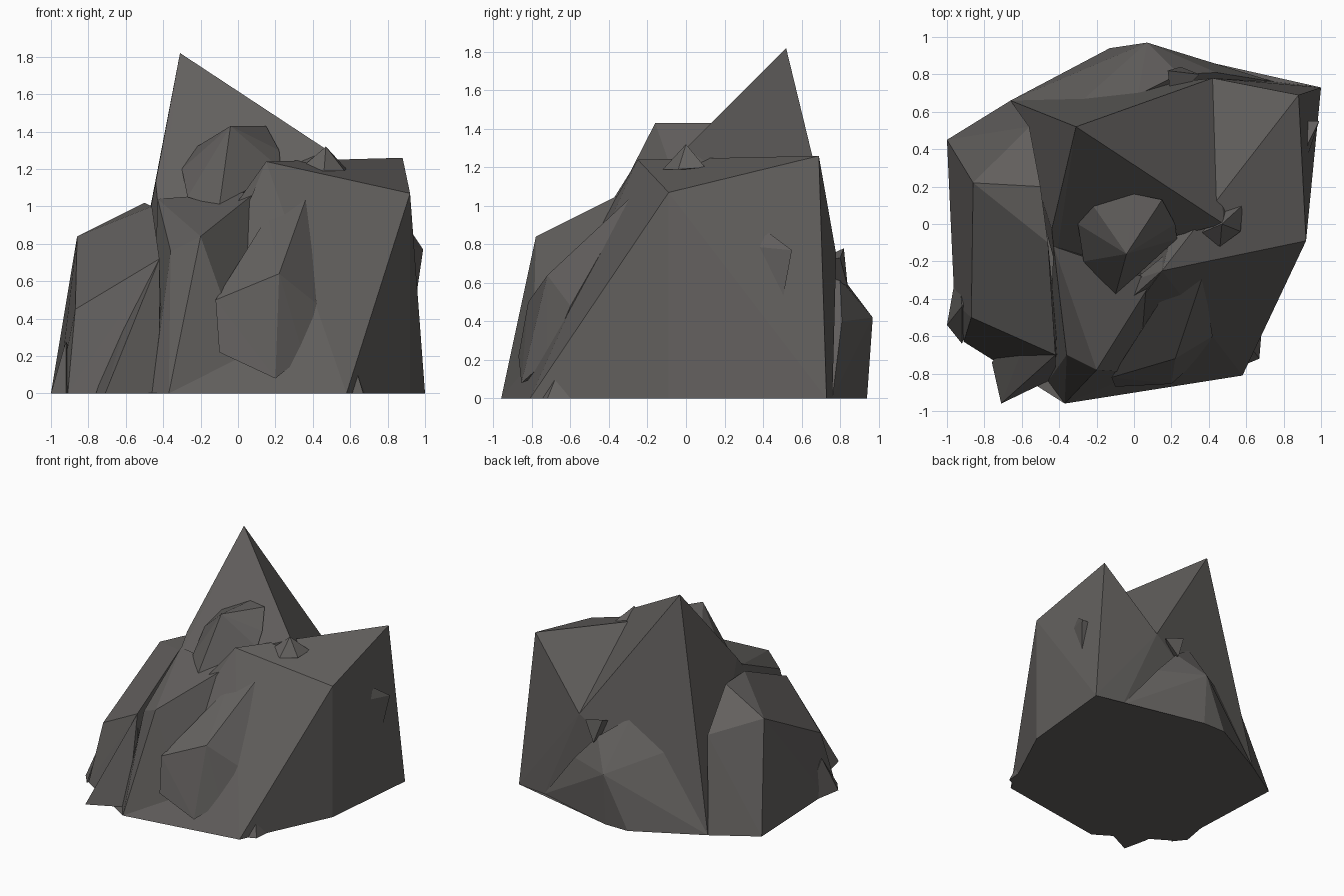
import bpy
import bmesh
from mathutils import Vector

old_cube = bpy.data.objects.get("Cube")
if old_cube:
    bpy.data.objects.remove(old_cube, do_unlink=True)


def make_material(name, colour):
    material = bpy.data.materials.new(name)
    material.use_nodes = True
    material.diffuse_color = colour
    shader = material.node_tree.nodes["Principled BSDF"]
    shader.inputs["Base Color"].default_value = colour
    shader.inputs["Roughness"].default_value = 0.9
    return material


stone = make_material("dark grey stone", (0.125, 0.118, 0.113, 1))


def chunk(name, *corners):
    """Make one flat-faced boulder as the convex hull of its corners."""
    bm = bmesh.new()
    for corner in corners:
        bm.verts.new(Vector(corner))
    result = bmesh.ops.convex_hull(bm, input=bm.verts[:])
    loose = set(result["geom_interior"]) | set(result["geom_unused"])
    spare = [item for item in loose if isinstance(item, bmesh.types.BMVert)]
    bmesh.ops.delete(bm, geom=spare, context="VERTS")
    bmesh.ops.dissolve_limit(bm, angle_limit=0.02, verts=bm.verts[:], edges=bm.edges[:])
    bmesh.ops.recalc_face_normals(bm, faces=bm.faces[:])
    mesh = bpy.data.meshes.new(name)
    bm.to_mesh(mesh)
    bm.free()
    mesh.materials.append(stone)
    rock = bpy.data.objects.new(name, mesh)
    bpy.context.scene.collection.objects.link(rock)
    return rock


# Corners shared by neighbouring boulders, so that their edges meet
peak_tip = (-0.31, 0.52, 1.82)
peak_shoulder = (0.48, 0, 1.3)
back_saddle = (0.42, 0.78, 0.75)
back_left_foot = (-0.66, 0.66, 0)
back_right_foot = (0.75, 0.76, 0)
back_foot = (-0.13, 0.94, 0)
brow = (0.15, -0.25, 1.24)
ridge_top = (-0.1, -0.38, 1)
ridge_nose = (-0.2, -0.78, 0.84)
front_foot = (-0.37, -0.96, 0)
right_foot = (0.58, -0.81, 0)
side_foot = (0.92, -0.09, 0)
corner_foot = (1, 0.73, 0)
left_foot = (-1, 0.45, 0)
cleft_top = (-0.42, -0.7, 0.72)
left_shoulder = (-0.86, 0.22, 0.84)

# Tall pointed peak
chunk("main_peak", peak_tip, peak_shoulder, back_saddle,
      back_left_foot, back_right_foot, (-0.44, -0.03, 1.13),
      (-0.42, -0.22, 0.92), (-0.42, -0.22, 0), (0.5, 0, 0))

# Broad block on the right, with its sloping front
chunk("right_block", brow, back_saddle, front_foot, back_right_foot,
      (0.92, -0.09, 1.07), (0.88, 0.69, 1.26),
      side_foot, corner_foot, right_foot, (0.38, -0.8, 0))

# Ridge running down the front
chunk("front_ridge", ridge_top, ridge_nose, front_foot,
      (-0.43, -0.12, 1.04), (0.1, -0.3, 1.08), (-0.36, -0.7, 0.76),
      (-0.41, -0.82, 0.2), (-0.46, -0.84, 0), (0.1, -0.8, 0), (-0.4, 0, 0))

# Bulge on the front slope, beside the ridge
chunk("front_bulge", (0.37, -0.27, 1.06), (0.22, -0.72, 0.64), (0.2, -0.855, 0.08),
      (0.42, -0.6, 0.48), (0.35, -0.72, 0.2), (-0.12, -0.82, 0.5),
      (-0.1, -0.87, 0.22), (0.13, -0.62, 0.72), (0.16, -0.38, 0.95), (0.2, -0.3, 0.3))

# Flat footing that closes the underside
chunk("footing", front_foot, right_foot, side_foot, corner_foot, back_right_foot,
      back_foot, back_left_foot, left_foot, (0, 0, 0.03), (0.07, 0.94, 0),
      (-0.96, -0.42, 0), (-0.75, -0.72, 0))

# Boulder on the left, with a broad sloping top
chunk("left_boulder", left_shoulder, cleft_top, back_left_foot, left_foot,
      (-0.56, 0.52, 0.74), (-0.5, 0.2, 1.02), (-0.46, -0.1, 1),
      (-0.87, -0.5, 0.45), (-0.96, -0.42, 0),
      (-0.91, -0.63, 0), (-0.75, -0.73, 0), (-0.4, -0.7, 0))

# Thin slab and low wedge at the left foot
chunk("left_slab", cleft_top, (-0.45, -0.3, 0.9), (-0.71, -0.96, 0),
      (-0.42, -0.82, 0), (-0.76, -0.74, 0), (-0.4, -0.3, 0))
chunk("left_foot_wedge", (-0.92, -0.44, 0.28), (-1, -0.54, 0),
      (-0.92, -0.64, 0), (-0.8, -0.3, 0), (-0.94, -0.2, 0))

# Rounded knob in front of the peak
chunk("upper_knob", ridge_top, (-0.04, -0.16, 1.43), (0, 0.16, 1.43),
      (0.15, 0.13, 1.43), (0.22, 0, 1.3), (0.23, -0.08, 1.2),
      (-0.22, 0.1, 1.32), (-0.3, 0, 1.2), (-0.27, -0.2, 1.05), (0.05, -0.2, 1))

# Low rubble lump at the back
chunk("back_lump", back_left_foot, back_right_foot, back_foot,
      (0.07, 0.94, 0), (0.07, 0.97, 0.42), (0.02, 0.69, 0.79),
      (-0.3, 0.64, 0.59), (0.24, 0.8, 0.62), (0.44, 0.81, 0.4), (0.3, 0.5, 0))

# Small broken shards
chunk("shoulder_shard", (0.47, 0, 1.32), (0.58, 0.1, 1.2), (0.57, -0.04, 1.19),
      (0.46, -0.12, 1.19), (0.33, -0.06, 1.2), (0.42, 0.08, 1.18))
chunk("brow_shard", brow, (0.28, -0.07, 1.22), (0.32, -0.12, 1.2),
      (0, -0.3, 1.02), (-0.02, -0.4, 1), (0.2, -0.28, 1.1))
chunk("side_shard", (0.92, 0.34, 0.79), (0.93, 0.43, 0.86), (0.99, 0.55, 0.77),
      (0.95, 0.5, 0.5), (0.9, 0.55, 0.77))
chunk("back_shard", (0.18, 0.82, 0.78), (0.35, 0.8, 0.73),
      (0.25, 0.84, 0.58), (0.2, 0.65, 0.7))
chunk("foot_shard", (0.64, -0.68, 0.1), (0.67, -0.72, 0),
      (0.55, -0.77, 0), (0.68, -0.6, 0))
